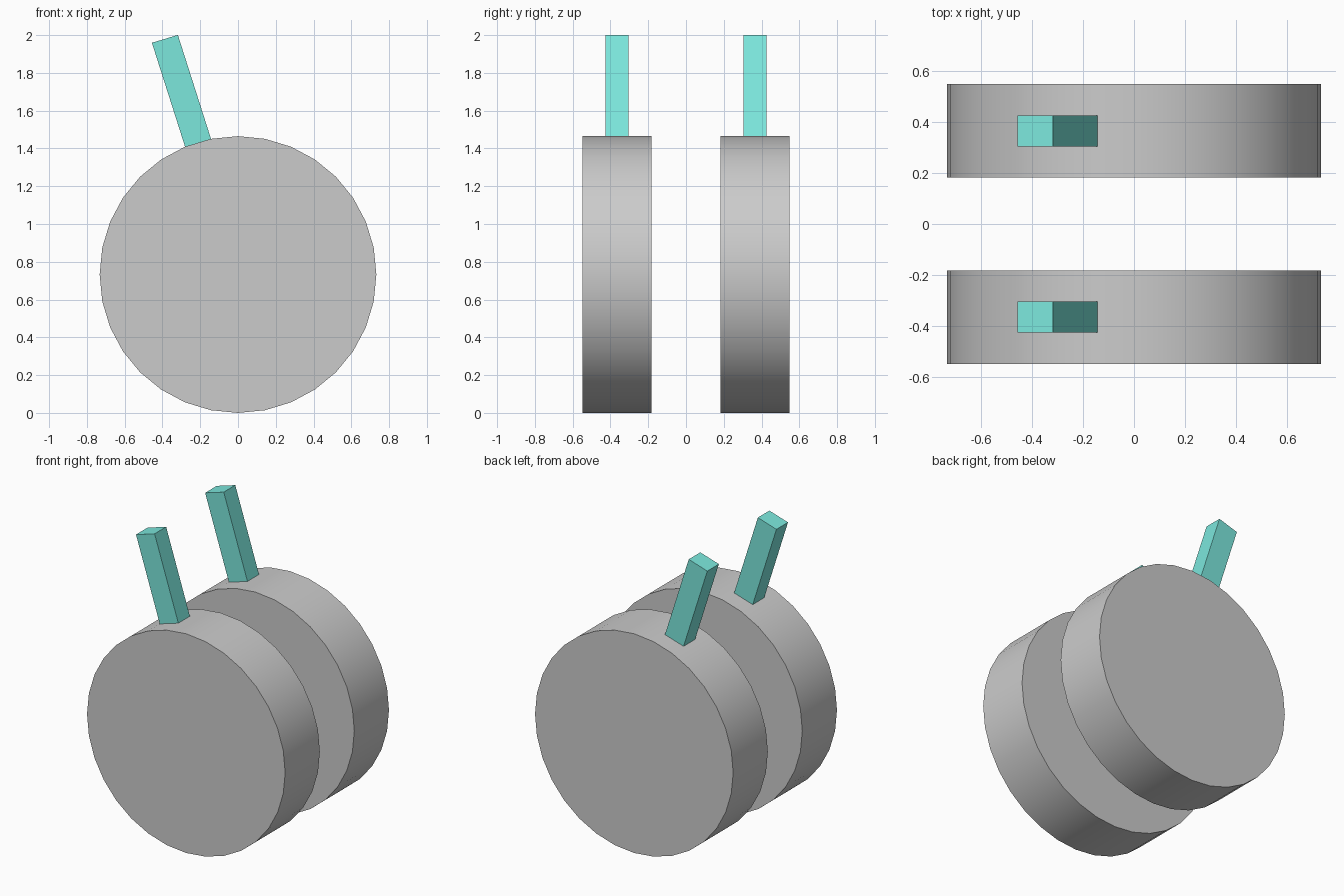
import bpy, bmesh
from math import pi, sin, cos, radians

if "Cube" in bpy.data.objects:
    bpy.data.objects.remove(bpy.data.objects["Cube"])

R = 0.7325          # wheel radius, also its centre height
SIDES = 32
MID_Y = 0.365       # distance of each wheel's centre from the middle
WHEEL_HALF = 0.183
BAR_HALF = 0.061
LEAN = (-0.1755, 0.55)   # bar run in x and z from rim to tip

teal = bpy.data.materials.new("teal")
teal.diffuse_color = (0.2, 0.8, 0.72, 1)
teal.use_nodes = True
teal.node_tree.nodes["Principled BSDF"].inputs["Base Color"].default_value = teal.diffuse_color


def extrude_profile(name, profile, y, half, material=None):
    """Closed x-z profile extruded along y, centred on the given y."""
    bm = bmesh.new()
    face = bm.faces.new([bm.verts.new((x, -half, z)) for x, z in profile])
    ext = bmesh.ops.extrude_face_region(bm, geom=[face], use_keep_orig=True)
    verts = [v for v in ext["geom"] if isinstance(v, bmesh.types.BMVert)]
    bmesh.ops.translate(bm, verts=verts, vec=(0, 2 * half, 0))
    bmesh.ops.recalc_face_normals(bm, faces=bm.faces)
    mesh = bpy.data.meshes.new(name)
    bm.to_mesh(mesh)
    bm.free()
    obj = bpy.data.objects.new(name, mesh)
    obj.location.y = y
    bpy.context.collection.objects.link(obj)
    if material:
        mesh.materials.append(material)
    return obj


def rim(i):
    """Rim corner i, counted from the top towards -x."""
    a = 2 * pi * i / SIDES
    return (-R * sin(a), R + R * cos(a))


def along(p, t):
    return (p[0] + LEAN[0] * t, p[1] + LEAN[1] * t)


wheel_profile = [rim(i) for i in range(SIDES)]
# The bar grows out of one rim facet, its foot sunk slightly into the wheel
a, b = rim(1), rim(2)
bar_profile = [along(a, -0.02), along(a, 1), along(b, 1), along(b, -0.02)]

for side, s in (("front", -1), ("back", 1)):
    wheel = extrude_profile(side + "_wheel", wheel_profile, s * MID_Y, WHEEL_HALF)
    bpy.ops.object.select_all(action='DESELECT')
    wheel.select_set(True)
    bpy.context.view_layer.objects.active = wheel
    bpy.ops.object.shade_smooth_by_angle(angle=radians(30))
    extrude_profile(side + "_bar", bar_profile, s * MID_Y, BAR_HALF, teal)
